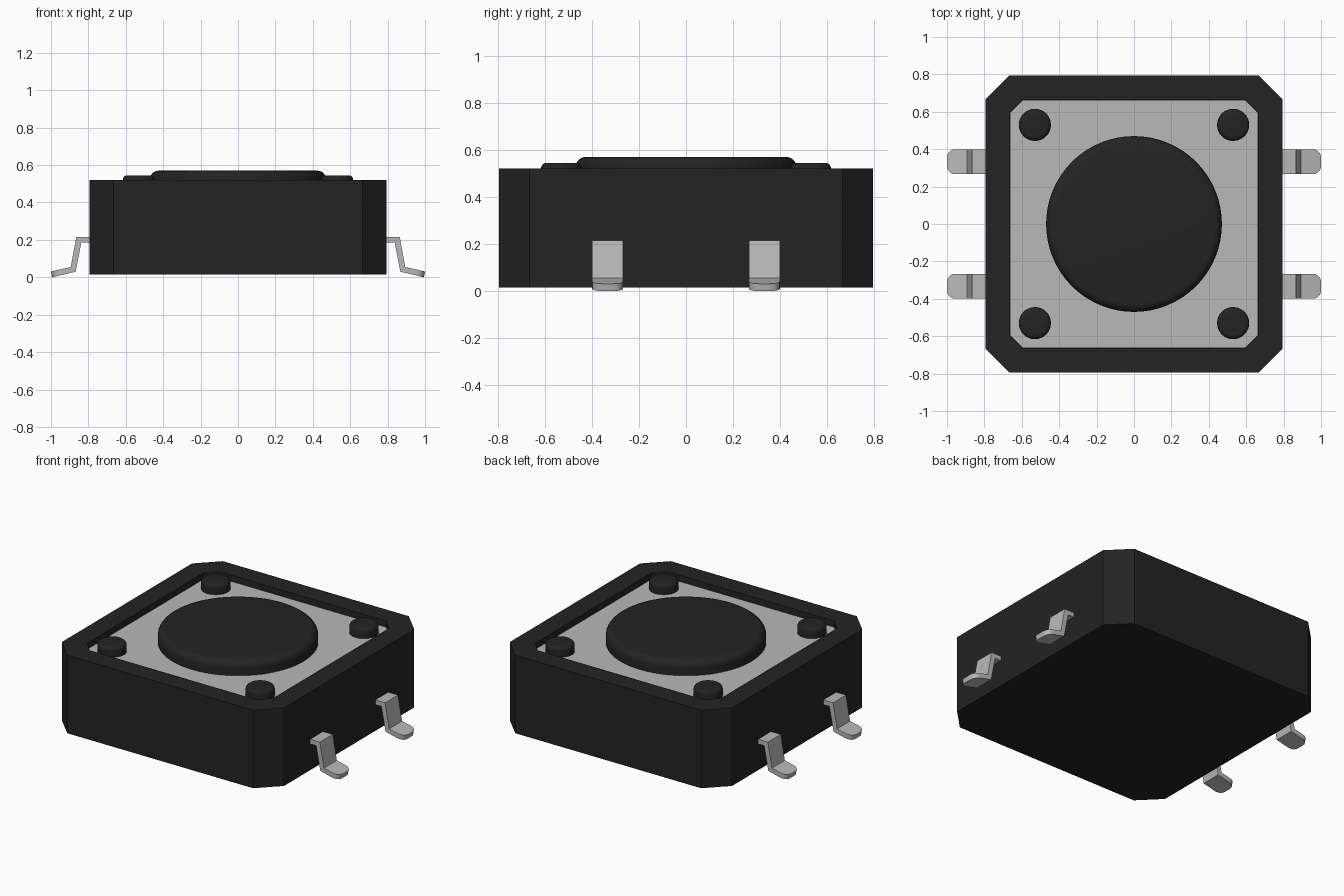
import bpy
import bmesh
import math

cube = bpy.data.objects.get("Cube")
if cube:
    bpy.data.objects.remove(cube, do_unlink=True)


def material(name, rgb, roughness):
    mat = bpy.data.materials.new(name)
    mat.use_nodes = True
    mat.diffuse_color = (*rgb, 1)
    bsdf = mat.node_tree.nodes["Principled BSDF"]
    bsdf.inputs["Base Color"].default_value = (*rgb, 1)
    bsdf.inputs["Roughness"].default_value = roughness
    return mat


BLACK = material("black plastic", (0.017, 0.017, 0.017), 0.6)
METAL = material("light grey metal", (0.48, 0.48, 0.48), 0.4)


def finish(name, bm, mat, smooth=False):
    bmesh.ops.recalc_face_normals(bm, faces=bm.faces[:])
    mesh = bpy.data.meshes.new(name)
    bm.to_mesh(mesh)
    bm.free()
    mesh.materials.append(mat)
    obj = bpy.data.objects.new(name, mesh)
    bpy.context.collection.objects.link(obj)
    if smooth:
        bpy.ops.object.select_all(action='DESELECT')
        obj.select_set(True)
        bpy.context.view_layer.objects.active = obj
        bpy.ops.object.shade_smooth_by_angle(angle=math.radians(35))
    return obj


def octagon(bm, half, cut, z):
    """Ring of vertices for a square with chamfered corners."""
    a, b = half, half - cut
    pts = [(a, -b), (a, b), (b, a), (-b, a), (-a, b), (-a, -b), (-b, -a), (b, -a)]
    return [bm.verts.new((x, y, z)) for x, y in pts]


def octagon_stack(name, levels, mat):
    """Closed solid through a sequence of (half width, chamfer, height) rings."""
    bm = bmesh.new()
    rings = [octagon(bm, *level) for level in levels]
    for low, high in zip(rings, rings[1:]):
        for i in range(8):
            j = (i + 1) % 8
            bm.faces.new((low[i], low[j], high[j], high[i]))
    bm.faces.new(rings[0])
    bm.faces.new(rings[-1])
    return finish(name, bm, mat)


def rounded_disc(name, x, y, radius, z0, z1, fillet, segments):
    """Cylinder with a filleted top edge."""
    bm = bmesh.new()
    bmesh.ops.create_cone(bm, cap_ends=True, segments=segments, radius1=radius,
                          radius2=radius, depth=z1 - z0)
    bmesh.ops.translate(bm, verts=bm.verts[:], vec=(x, y, (z0 + z1) / 2))
    rim = [e for e in bm.edges if all(v.co.z > z1 - 1e-4 for v in e.verts)]
    bmesh.ops.bevel(bm, geom=rim, offset=fillet, segments=6, profile=0.5,
                    affect='EDGES')
    return finish(name, bm, BLACK, smooth=True)


# Gull-wing lead outline (x, z), running out along the top and back underneath
LEAD = [(0.78, 0.215), (0.865, 0.215), (0.894, 0.055), (1.0, 0.031),
        (0.994, 0.0), (0.868, 0.03), (0.838, 0.185), (0.78, 0.185)]


def lead(name, side, y, width=0.132):
    bm = bmesh.new()
    face = bm.faces.new([bm.verts.new((side * x, y - width / 2, z)) for x, z in LEAD])
    ext = bmesh.ops.extrude_face_region(bm, geom=[face])
    verts = [g for g in ext["geom"] if isinstance(g, bmesh.types.BMVert)]
    bmesh.ops.translate(bm, verts=verts, vec=(0, width, 0))
    # Round the two corners of the foot
    tips = [e for e in bm.edges
            if all(abs(v.co.x) > 0.98 for v in e.verts)
            and abs(e.verts[0].co.y - e.verts[1].co.y) < 1e-4]
    bmesh.ops.bevel(bm, geom=tips, offset=0.042, segments=5, profile=0.5,
                    affect='EDGES')
    return finish(name, bm, METAL, smooth=True)


# Housing with a shallow recess in the top, and the metal plate inside it
octagon_stack("housing", [(0.795, 0.13, 0.015), (0.795, 0.13, 0.52),
                          (0.665, 0.07, 0.52), (0.665, 0.07, 0.465)], BLACK)
octagon_stack("cover_plate", [(0.664, 0.07, 0.468), (0.664, 0.07, 0.48)], METAL)

# Round push button
rounded_disc("push_button", 0, 0, 0.47, 0.475, 0.57, 0.045, 64)

# Corner pegs and leads
for sx, side in ((1, "left"), (-1, "right")):
    for sy, end in ((-1, "front"), (1, "back")):
        rounded_disc(f"peg_{end}_{side}", sx * 0.53, sy * 0.53, 0.086,
                     0.475, 0.545, 0.024, 32)
        lead(f"lead_{end}_{side}", sx, sy * 0.333)
